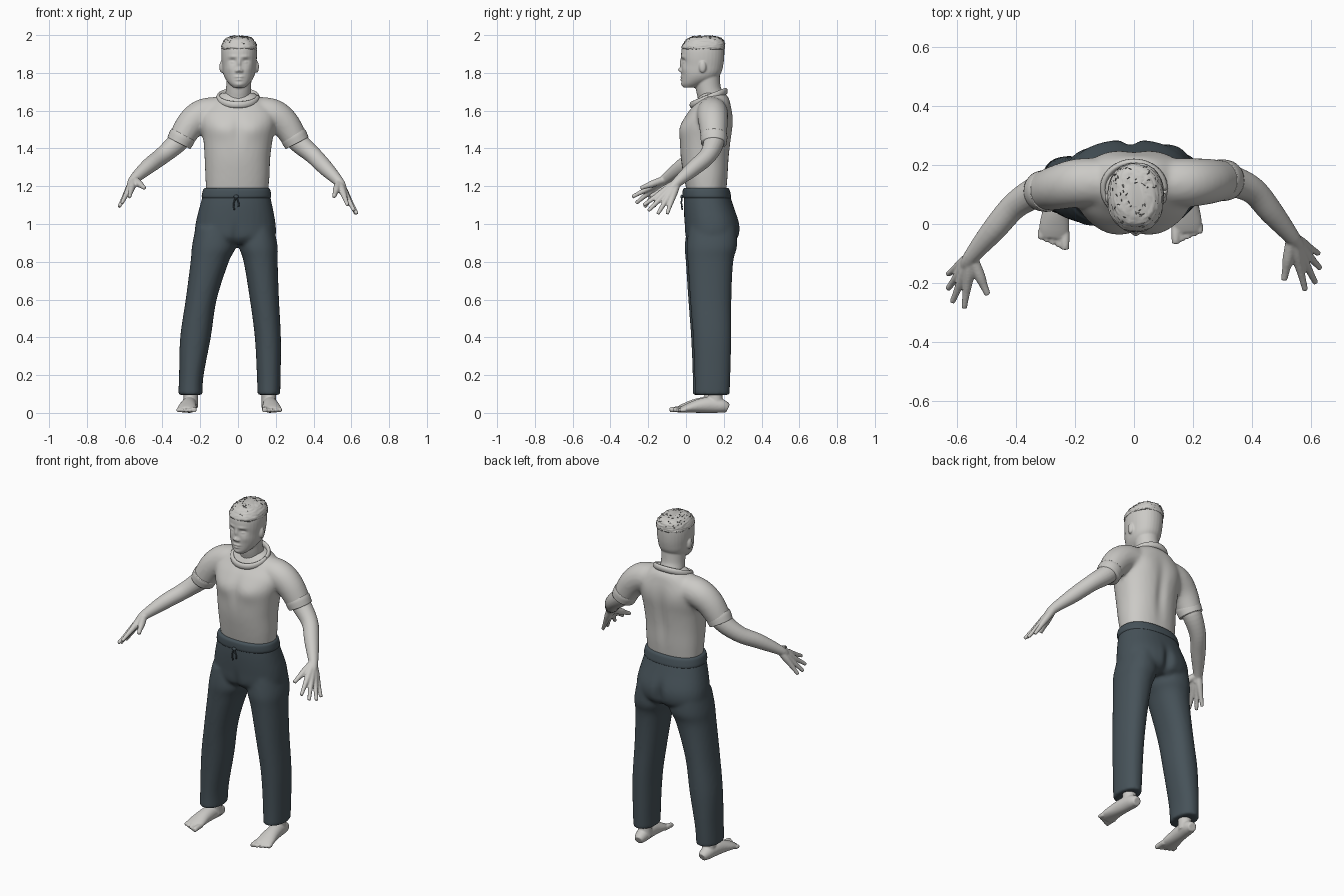
import bpy, bmesh, math, random
from mathutils import Vector, Matrix

random.seed(4)
cube = bpy.data.objects.get("Cube")
if cube:
    bpy.data.objects.remove(cube, do_unlink=True)


def material(name, rgb):
    mat = bpy.data.materials.new(name)
    mat.use_nodes = True
    mat.diffuse_color = (*rgb, 1)
    for node in mat.node_tree.nodes:
        if node.type == "BSDF_PRINCIPLED":
            node.inputs["Base Color"].default_value = (*rgb, 1)
            node.inputs["Roughness"].default_value = 0.8
    return mat


PALE = material("pale grey", (0.6, 0.59, 0.565))
SLATE = material("dark slate", (0.062, 0.085, 0.1))
TUFT = material("hair shadow", (0.15, 0.15, 0.145))


def resample(keys, steps):
    """Smooth spline through keys of (x, y, z, half width, half depth)."""
    rows = []
    for i in range(len(keys) - 1):
        p0, p1 = keys[max(i - 1, 0)], keys[i]
        p2, p3 = keys[i + 1], keys[min(i + 2, len(keys) - 1)]
        for s in range(steps):
            t = s / steps
            rows.append([b + 0.5 * t * (c - a + t * (2 * a - 5 * b + 4 * c - d
                         + t * (3 * (b - c) + d - a)))
                         for a, b, c, d in zip(p0, p1, p2, p3)])
    return rows + [list(keys[-1])]


def loft(bm, keys, ref=None, power=2.0, sides=32, steps=5):
    """Skin rounded sections; without ref the sections stay horizontal."""
    rows = resample(keys, steps)
    centres = [Vector(r[:3]) for r in rows]
    rings = []
    for i, row in enumerate(rows):
        u, v = Vector((1, 0, 0)), Vector((0, 1, 0))
        if ref:
            t = (centres[min(i + 1, len(rows) - 1)] - centres[max(i - 1, 0)]).normalized()
            u = Vector(ref).cross(t).normalized()
            v = t.cross(u)
        ring = []
        for k in range(sides):
            c, s = math.cos(math.tau * k / sides), math.sin(math.tau * k / sides)
            c = math.copysign(abs(c) ** (2 / power), c)
            s = math.copysign(abs(s) ** (2 / power), s)
            ring.append(bm.verts.new(centres[i] + u * (c * row[3]) + v * (s * row[4])))
        rings.append(ring)
    for a, b in zip(rings, rings[1:]):
        for k in range(sides):
            n = (k + 1) % sides
            bm.faces.new((a[k], a[n], b[n], b[k]))
    bm.faces.new(rings[0][::-1])
    bm.faces.new(rings[-1])


def levels(rows, dy=0.0):
    """Turn (z, centre x, half width, front y, back y) into loft keys."""
    return [(x, (f + b) / 2 + dy, z, a, (b - f) / 2) for z, x, a, f, b in rows]


def tube(bm, points, ref=(0, 1, 0), sides=20):
    """Round limb through (x, y, z, radius) points."""
    loft(bm, [(*p, p[3]) for p in points], ref, sides=sides)


def ball(bm, centre, radii):
    m = Matrix.Translation(centre) @ Matrix.Diagonal((*radii, 1))
    bmesh.ops.create_uvsphere(bm, u_segments=20, v_segments=12, radius=1, matrix=m)


def finish(name, bm, mat, voxel=None, relax=6):
    bmesh.ops.recalc_face_normals(bm, faces=bm.faces[:])
    mesh = bpy.data.meshes.new(name)
    bm.to_mesh(mesh)
    bm.free()
    obj = bpy.data.objects.new(name, mesh)
    bpy.context.collection.objects.link(obj)
    if voxel:
        remesh = obj.modifiers.new("fuse", "REMESH")
        remesh.mode = "VOXEL"
        remesh.voxel_size = voxel
        smooth = obj.modifiers.new("relax", "SMOOTH")
        smooth.factor, smooth.iterations = 0.5, relax
        graph = bpy.context.evaluated_depsgraph_get()
        fused = bpy.data.meshes.new_from_object(obj.evaluated_get(graph))
        obj.modifiers.clear()
        obj.data = fused
    obj.data.materials.clear()
    obj.data.materials.append(mat)
    obj.data.polygons.foreach_set("use_smooth", [True] * len(obj.data.polygons))
    return obj


def sculpt(obj, side, bumps, mid=0.0):
    """Push the front (-1) or back (+1) out by soft mirrored bumps."""
    normals = [v.normal.y * side for v in obj.data.vertices]
    for v, facing in zip(obj.data.vertices, normals):
        if facing > 0.1:
            x, z = abs(v.co.x - mid), v.co.z
            v.co.y += side * sum(h * math.exp(-((x - bx) / rx) ** 2 - ((z - bz) / rz) ** 2)
                                 for bx, bz, h, rx, rz in bumps)
    obj.data.update()


# Each side: sign, upper arm y, arm path, wrist, finger tips, thumb tip
LEFT = (1, 0.148, [(0.4, 0.115, 1.362, 0.046), (0.465, 0.04, 1.295, 0.041)],
        (0.535, -0.045, 1.222),
        [(0.58, -0.225, 1.1), (0.615, -0.2, 1.07), (0.63, -0.15, 1.053), (0.625, -0.1, 1.053)],
        (0.508, -0.19, 1.145))
RIGHT = (-1, 0.112, [(-0.4, 0.065, 1.362, 0.046), (-0.475, -0.02, 1.305, 0.041)],
         (-0.55, -0.11, 1.237),
         [(-0.575, -0.285, 1.143), (-0.615, -0.265, 1.11), (-0.63, -0.22, 1.09), (-0.63, -0.17, 1.09)],
         (-0.495, -0.24, 1.19))

# Shirt: torso fused with both sleeves
bm = bmesh.new()
loft(bm, levels([(1.165, -0.005, 0.163, 0.005, 0.213), (1.25, -0.003, 0.17, -0.012, 0.222),
                 (1.35, -0.003, 0.174, -0.028, 0.229), (1.45, 0, 0.184, -0.034, 0.24),
                 (1.52, 0, 0.198, -0.028, 0.246), (1.58, 0, 0.2, 0.002, 0.245),
                 (1.63, 0, 0.165, 0.04, 0.237), (1.67, 0, 0.118, 0.065, 0.225),
                 (1.695, 0, 0.085, 0.085, 0.2)]), power=2.3)
for s, y, *_ in (LEFT, RIGHT):
    tube(bm, [(s * 0.08, 0.14, 1.595, 0.078), (s * 0.18, 0.14, 1.582, 0.082),
              (s * 0.25, (y + 0.14) / 2, 1.53, 0.077), (s * 0.308, y, 1.438, 0.066)], sides=32)
shirt = finish("shirt", bm, PALE, 0.01, 8)
sculpt(shirt, -1, [(0.085, 1.5, 0.009, 0.06, 0.05), (0, 1.5, -0.006, 0.025, 0.09)])
sculpt(shirt, 1, [(0, 1.4, -0.012, 0.03, 0.14), (0.09, 1.54, 0.006, 0.06, 0.07)])

# Neckline rib
bm = bmesh.new()
turns = [math.tau * k / 24 for k in range(25)]
loft(bm, [(0.104 * math.cos(t), 0.12 + 0.09 * math.sin(t), 1.667 + 0.036 * math.sin(t), 0.011, 0.018)
          for t in turns], (0, 0, 1), sides=12, steps=2)
finish("collar", bm, PALE)

for s, y, fore, wrist, tips, thumb in (LEFT, RIGHT):
    label = "left" if s > 0 else "right"

    # Sleeve cuff
    bm = bmesh.new()
    tube(bm, [(s * 0.29, y, 1.472, 0.069), (s * 0.298, y, 1.457, 0.071),
              (s * 0.313, y, 1.428, 0.068)], sides=32)
    finish(label + "_sleeve_cuff", bm, PALE)

    # Arm and hand
    bm = bmesh.new()
    w = Vector(wrist)
    middle = sum((Vector(t) for t in tips), Vector()) / 4
    palm = w.lerp(middle, 0.25)
    tube(bm, [(s * 0.27, y, 1.5, 0.055), (s * 0.318, y, 1.435, 0.055), *fore,
              (*w, 0.027), (*palm, 0.023)])
    for i, tip in enumerate(tips):
        end = Vector(tip)
        tube(bm, [(*w, 0.02), (*w.lerp(end, 0.3), 0.02), (*w.lerp(end, 0.52), 0.0165),
                  (*w.lerp(end, 0.75), 0.0125), (*end, 0.01)], sides=14)
    end = Vector(thumb)
    tube(bm, [(*w, 0.02), (*w.lerp(end, 0.5), 0.019), (*w.lerp(end, 0.75), 0.014),
              (*end, 0.011)], sides=14)
    finish(label + "_arm", bm, PALE, 0.005, 4)

# Trousers: hips fused with both legs
hips = [(1.18, -0.007, 0.17, -0.008, 0.222), (1.1, -0.01, 0.191, -0.012, 0.25),
        (1.0, -0.013, 0.212, -0.008, 0.284), (0.93, -0.015, 0.212, -0.002, 0.278),
        (0.895, -0.015, 0.18, 0.03, 0.24)]
depths = [(0.98, 0.01, 0.26), (0.88, -0.002, 0.265), (0.8, 0.004, 0.245), (0.6, 0.017, 0.235),
          (0.4, 0.032, 0.235), (0.2, 0.04, 0.23), (0.095, 0.04, 0.226)]
leg_spans = {1: [(0.1, 0.09), (0.108, 0.102), (0.12, 0.09), (0.14, 0.077),
                 (0.158, 0.069), (0.163, 0.063), (0.163, 0.06)],
             -1: [(-0.125, 0.1), (-0.128, 0.116), (-0.15, 0.101), (-0.195, 0.082),
                  (-0.225, 0.081), (-0.247, 0.065), (-0.252, 0.064)]}
bm = bmesh.new()
loft(bm, levels(hips), power=2.3)
for s, spans in leg_spans.items():
    loft(bm, levels([(z, x, a, f, b) for (z, f, b), (x, a) in zip(depths, spans)], s * 0.005),
         power=2.2)
trousers = finish("trousers", bm, SLATE, 0.01, 6)
sculpt(trousers, 1, [(0, 0.96, -0.022, 0.025, 0.07)], -0.012)
sculpt(trousers, -1, [(0, 0.93, -0.01, 0.02, 0.06)], -0.012)

# Waistband and tied drawstring
bm = bmesh.new()
loft(bm, levels([(1.138, -0.009, 0.181, -0.014, 0.238), (1.15, -0.008, 0.184, -0.018, 0.238),
                 (1.18, -0.007, 0.178, -0.017, 0.231), (1.19, -0.007, 0.17, -0.009, 0.223)]),
     power=2.3, sides=48)
finish("waistband", bm, SLATE)
bm = bmesh.new()
ball(bm, (-0.01, -0.022, 1.145), (0.013, 0.008, 0.01))
tube(bm, [(-0.01, -0.022, 1.145, 0.004), (-0.022, -0.024, 1.11, 0.004), (-0.02, -0.02, 1.075, 0.004)], sides=8)
tube(bm, [(-0.01, -0.022, 1.145, 0.004), (0.004, -0.024, 1.11, 0.004), (0.002, -0.02, 1.09, 0.004)], sides=8)
finish("drawstring", bm, SLATE)

# Bare feet with five toes each
for s, heel, toe_x, dy in ((1, 0.163, 0.18, 0.01), (-1, -0.25, -0.272, -0.01)):
    bm = bmesh.new()
    foot = [(0.212, 0.024, 0.024), (0.18, 0.036, 0.036), (0.12, 0.04, 0.042),
            (0.06, 0.044, 0.037), (0.0, 0.051, 0.025), (-0.035, 0.046, 0.016)]
    loft(bm, [(heel + (toe_x - heel) * (0.2 - y) / 0.22, y + dy, b, a, b) for y, a, b in foot], (0, 0, 1))
    tube(bm, [(heel, 0.15 + dy, 0.03, 0.04), (heel, 0.145 + dy, 0.09, 0.038), (heel, 0.14 + dy, 0.18, 0.044)])
    for i in range(5):
        r = 0.015 if i == 0 else 0.0115
        x = toe_x + s * (-0.039 + 0.0205 * i)
        tube(bm, [(x, -0.01 + dy, r + 0.004, r), (x, -0.045 + dy + 0.004 * i, r + 0.004, r),
                  (x, -0.077 + dy + 0.009 * i, r, r * 0.9)], (0, 0, 1), 12)
    finish(("left" if s > 0 else "right") + "_foot", bm, PALE, 0.005, 4)

# Head, neck and ears, then facial features
MID = 0.006
bm = bmesh.new()
loft(bm, levels([(1.722, MID, 0.03, -0.012, 0.05), (1.742, MID, 0.053, -0.021, 0.1),
                 (1.77, MID, 0.074, -0.023, 0.16), (1.8, MID, 0.085, -0.024, 0.186),
                 (1.84, MID, 0.09, -0.024, 0.197), (1.88, MID, 0.094, -0.026, 0.202),
                 (1.92, MID, 0.094, -0.024, 0.203), (1.95, MID, 0.088, -0.014, 0.2),
                 (1.975, MID, 0.07, 0.008, 0.185), (1.988, MID, 0.045, 0.04, 0.15)]), power=2.15)
tube(bm, [(0, 0.145, 1.61, 0.09), (0, 0.132, 1.67, 0.071), (0.003, 0.118, 1.72, 0.066),
          (MID, 0.11, 1.8, 0.068)], sides=32)
for s in (1, -1):
    ball(bm, (MID + s * 0.093, 0.088, 1.832), (0.012, 0.019, 0.032))
head = finish("head", bm, PALE, 0.0045, 5)
sculpt(head, -1, [(0.036, 1.862, -0.012, 0.019, 0.013), (0.036, 1.858, 0.007, 0.013, 0.007),
                  (0.032, 1.886, 0.004, 0.022, 0.008), (0, 1.85, 0.009, 0.01, 0.022),
                  (0, 1.816, 0.017, 0.012, 0.012), (0.014, 1.81, 0.008, 0.008, 0.008),
                  (0.008, 1.779, 0.007, 0.015, 0.006), (0, 1.764, 0.007, 0.017, 0.006),
                  (0, 1.738, 0.006, 0.02, 0.012), (0.05, 1.82, 0.004, 0.02, 0.02)], MID)

# Cropped hair with a rough crown
bm = bmesh.new()
loft(bm, levels([(1.925, MID, 0.092, -0.018, 0.203), (1.935, MID, 0.095, -0.025, 0.206),
                 (1.955, MID, 0.09, -0.015, 0.205), (1.975, MID, 0.077, 0, 0.198),
                 (1.988, MID, 0.06, 0.022, 0.178), (1.995, MID, 0.03, 0.06, 0.14)]), power=2.3, sides=48)
for v in bm.verts:
    v.co += Vector([random.uniform(-0.0025, 0.0025) for _ in range(3)])
crown = [v.co.copy() for v in bm.verts if v.co.z > 1.955]
finish("hair", bm, PALE)

# Scattered dark tufts on the crown
bm = bmesh.new()
for p in random.sample(crown, 50):
    turn = Matrix.Rotation(random.uniform(0, math.pi), 4, "Z")
    bmesh.ops.create_icosphere(bm, subdivisions=1, radius=1, matrix=Matrix.Translation(p) @ turn
                               @ Matrix.Diagonal((0.006, 0.002, 0.003, 1)))
finish("hair_tufts", bm, TUFT)
